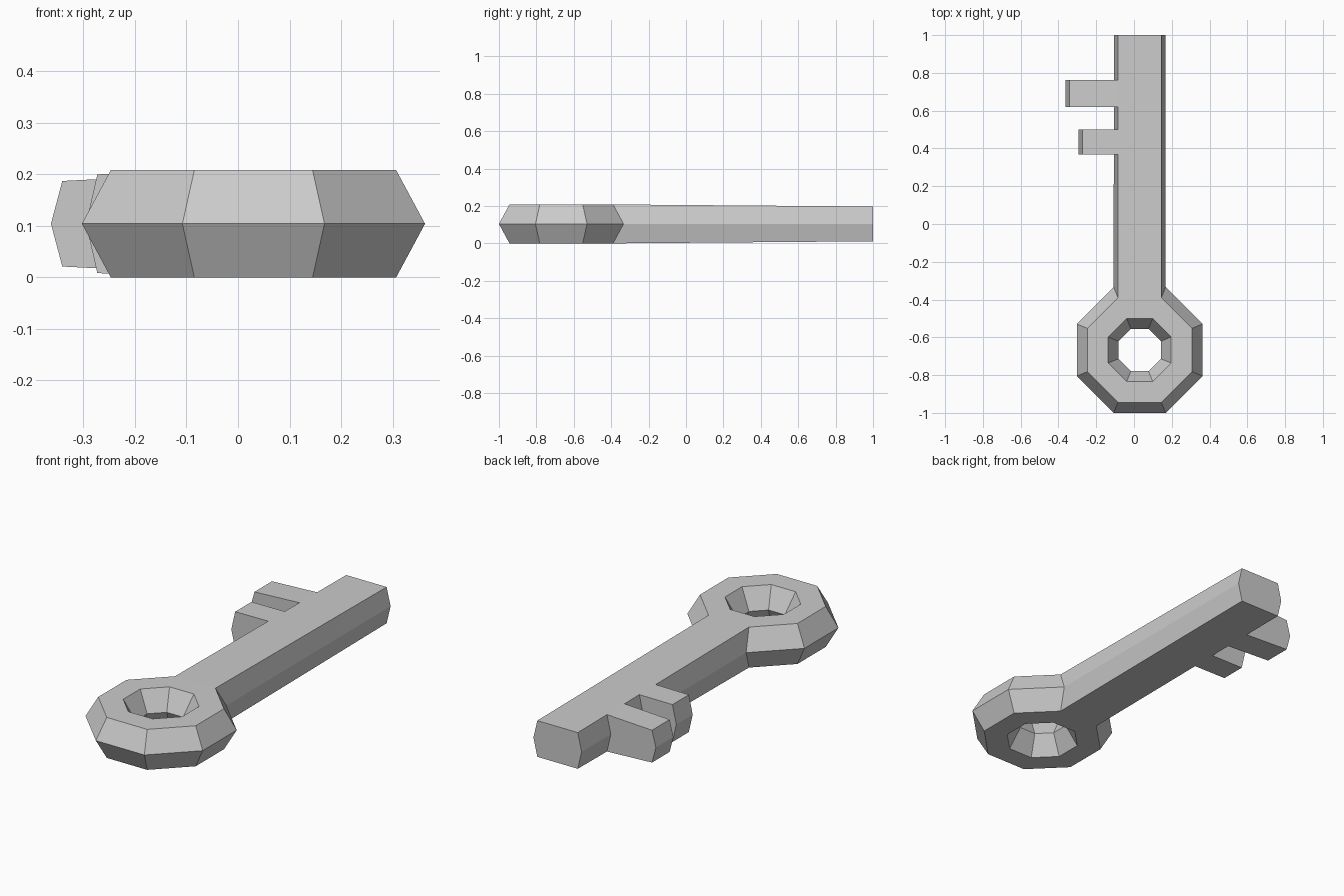
import bpy, bmesh, math

if "Cube" in bpy.data.objects:
    bpy.data.objects.remove(bpy.data.objects["Cube"])

CX, CY, ZM = 0.03, -0.667, 0.104
bm = bmesh.new()


def loft(a, b, skip=()):
    """Join two closed vertex loops with quads, leaving out the skipped ones."""
    n = len(a)
    for i in range(n):
        if i not in skip:
            j = (i + 1) % n
            bm.faces.new((a[i], a[j], b[j], b[i]))


# Bow: octagonal ring with a hexagonal section (apothem, height)
section = [(0.277, 0), (0.333, ZM), (0.277, 0.208), (0.167, 0.208), (0.112, ZM), (0.167, 0)]
ring = []
for k in range(8):
    ang = math.radians(22.5 + 45 * k)
    ring.append([bm.verts.new((CX + r / math.cos(math.pi / 8) * math.cos(ang),
                               CY + r / math.cos(math.pi / 8) * math.sin(ang), z))
                 for r, z in section])
for k in range(8):
    # the two outer faces facing +y are left open for the shaft
    loft(ring[k], ring[(k + 1) % 8], skip=(0, 1) if k == 1 else ())

# Shaft: grows out of the open side of the bow and thins towards the end
right, left = ring[1], ring[2]
prev = [left[0], left[1], left[2], right[2], right[1], right[0]]
teeth = {1: (-0.295, 0.096), 3: (-0.363, 0.083)}  # tip x, tip half height
for i, y in enumerate((0.367, 0.50, 0.62, 0.763, 1.0)):
    h = ZM - 0.011 * (y + 0.39) / 1.39
    cur = [bm.verts.new((CX + x, y, ZM + z)) for x, z in
           ((-0.115, -h), (-0.137, 0), (-0.115, h), (0.115, h), (0.137, 0), (0.115, -h))]
    loft(prev, cur, skip=(0, 1) if i in teeth else ())
    # Teeth: extruded from the left side of the shaft
    if i in teeth:
        tx, th = teeth[i]
        root = prev[:3] + cur[2::-1]
        tip = [bm.verts.new((tx + (0 if k in (1, 4) else 0.022), v.co.y,
                             ZM + (-th, 0, th, th, 0, -th)[k])) for k, v in enumerate(root)]
        loft(root, tip)
        bm.faces.new((tip[0], tip[1], tip[4], tip[5]))
        bm.faces.new((tip[1], tip[2], tip[3], tip[4]))
    prev = cur
bm.faces.new(prev)

bmesh.ops.recalc_face_normals(bm, faces=bm.faces)
mesh = bpy.data.meshes.new("key")
bm.to_mesh(mesh)
bm.free()
bpy.context.collection.objects.link(bpy.data.objects.new("key", mesh))
